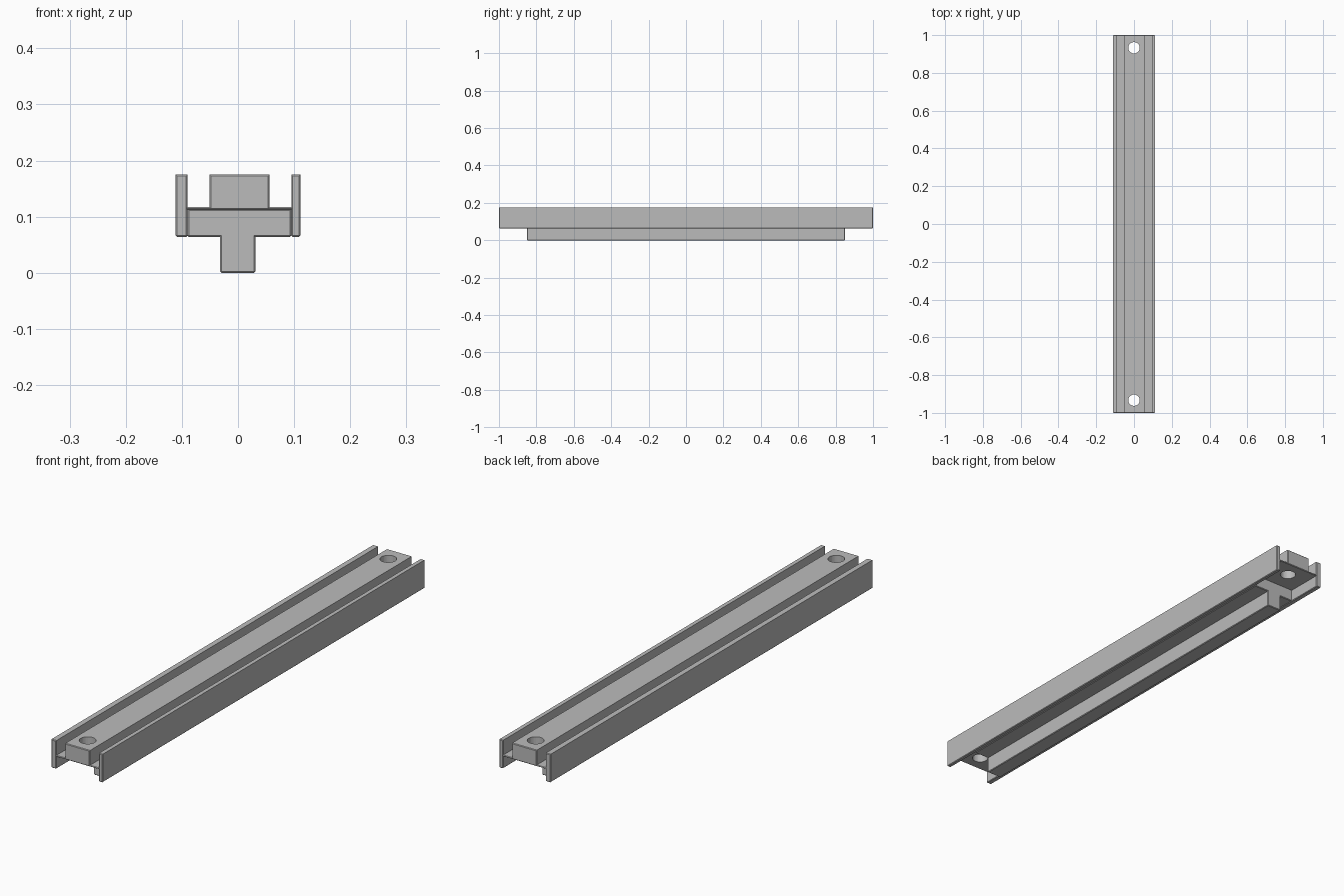
import bpy, bmesh
from mathutils import Matrix, Vector

cube = bpy.data.objects.get("Cube")
if cube:
    bpy.data.objects.remove(cube, do_unlink=True)

grey = bpy.data.materials.new("plain_grey")
grey.use_nodes = True
colour = (0.5, 0.5, 0.5, 1)
grey.diffuse_color = colour
grey.node_tree.nodes["Principled BSDF"].inputs["Base Color"].default_value = colour

CHAMFER = 0.0025


def finish(bm, name):
    mesh = bpy.data.meshes.new(name)
    bm.to_mesh(mesh)
    bm.free()
    mesh.materials.append(grey)
    obj = bpy.data.objects.new(name, mesh)
    bpy.context.collection.objects.link(obj)
    return obj


def extrude_profile(name, points, half_length):
    """Extrude an x-z outline along y and chamfer the ends and lower edges."""
    bm = bmesh.new()
    face = bm.faces.new([bm.verts.new((x, -half_length, z)) for x, z in points])
    extruded = bmesh.ops.extrude_face_region(bm, geom=[face])["geom"]
    moved = [v for v in extruded if isinstance(v, bmesh.types.BMVert)]
    bmesh.ops.translate(bm, verts=moved, vec=Vector((0, 2 * half_length, 0)))
    bmesh.ops.recalc_face_normals(bm, faces=bm.faces)
    edges = []
    for e in bm.edges:
        a, b = (v.co for v in e.verts)
        lengthwise = abs(a.y - b.y) > half_length
        if e.is_convex and (not lengthwise or a.z < 0.1):
            edges.append(e)
    bmesh.ops.bevel(bm, geom=edges, offset=CHAMFER, segments=1,
                    affect="EDGES", clamp_overlap=True)
    return finish(bm, name)


# Upper rail: two side walls, thin floor and raised central bar
left, right = -0.111, 0.111
in_left, in_right = -0.09, 0.095
bar_left, bar_right = -0.051, 0.056
bottom, under, floor, top = 0.064, 0.112, 0.117, 0.175
rail = extrude_profile("channel_rail", [
    (left, bottom), (in_left, bottom), (in_left, under),
    (in_right, under), (in_right, bottom), (right, bottom),
    (right, top), (in_right, top), (in_right, floor),
    (bar_right, floor), (bar_right, top), (bar_left, top),
    (bar_left, floor), (in_left, floor), (in_left, top), (left, top),
], 1.0)

# Lower T-shaped runner, shorter than the rail
extrude_profile("lower_runner", [
    (-0.032, 0), (0.031, 0), (0.031, bottom), (in_right, bottom),
    (in_right, under + 0.002), (in_left, under + 0.002),
    (in_left, bottom), (-0.032, bottom),
], 0.85)

# Screw holes through both ends of the bar
bm = bmesh.new()
for side in (-1, 1):
    bmesh.ops.create_cone(bm, cap_ends=True, segments=32, radius1=0.03,
                          radius2=0.03, depth=0.3,
                          matrix=Matrix.Translation((0, side * 0.933, 0.14)))
cutter = finish(bm, "hole_cutter")
cutter.hide_render = True
cutter.hide_viewport = True
cutter.display_type = "WIRE"
cut = rail.modifiers.new("screw_holes", "BOOLEAN")
cut.operation = "DIFFERENCE"
cut.solver = "EXACT"
cut.object = cutter

# Apply the cut, then remove the helper
bpy.context.view_layer.update()
graph = bpy.context.evaluated_depsgraph_get()
cut_mesh = bpy.data.meshes.new_from_object(rail.evaluated_get(graph))
rail.modifiers.clear()
rail.data = cut_mesh
bpy.data.objects.remove(cutter, do_unlink=True)
